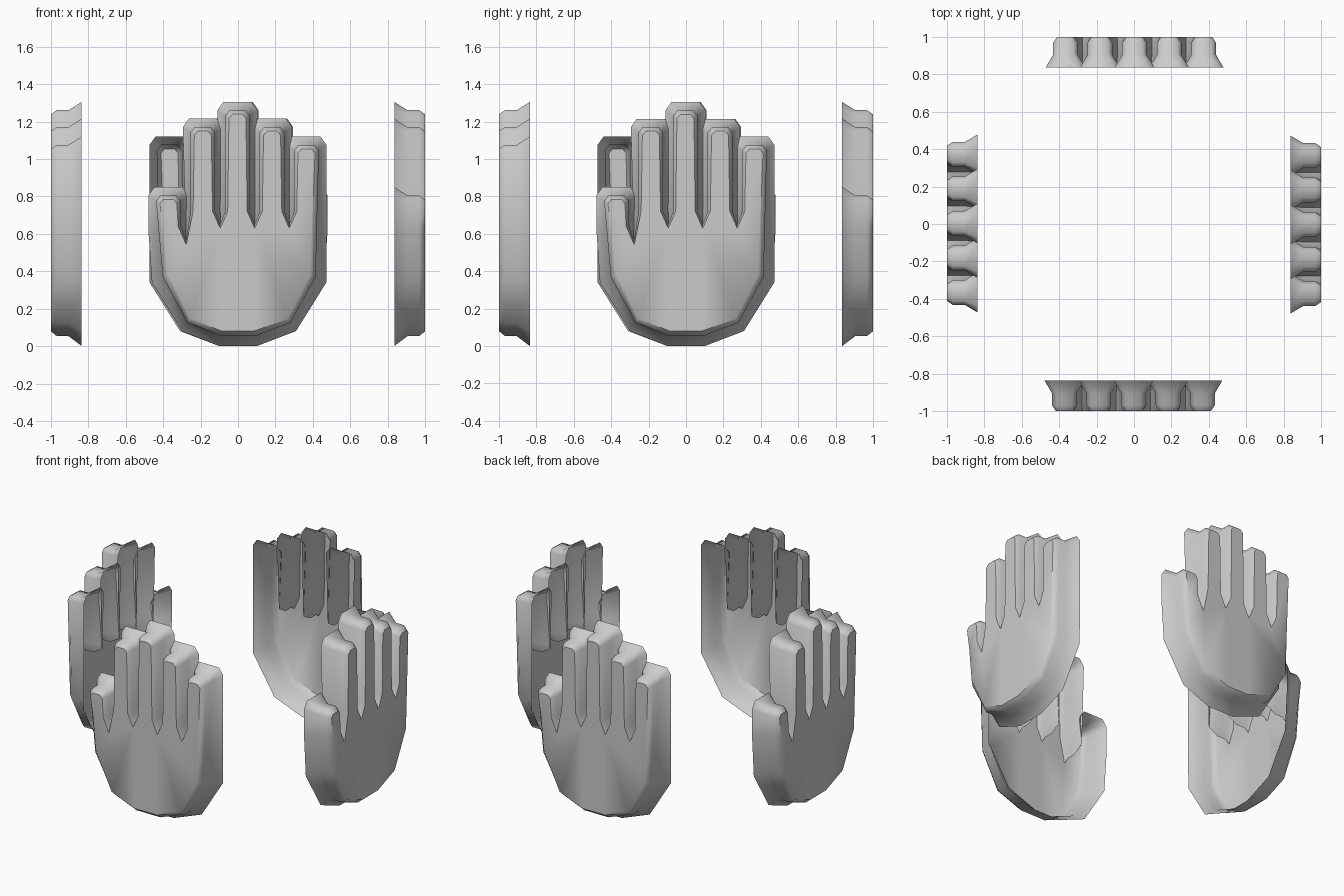
import bpy, bmesh, math
from mathutils import Matrix

if "Cube" in bpy.data.objects:
    bpy.data.objects.remove(bpy.data.objects["Cube"])

# (centre x, rim top z, z where the straight sides start) from thumb to little finger
FINGERS = [(-0.372, 0.85, 0.64), (-0.188, 1.215, 0.72), (-0.003, 1.305, 0.72),
           (0.182, 1.215, 0.72), (0.366, 1.12, 0.72)]
# clefts between fingers: (x, rim z, body z)
CLEFTS = [(-0.277, 0.61, 0.565), (-0.095, 0.69, 0.65), (0.089, 0.69, 0.65), (0.274, 0.69, 0.65)]
# palm contour from little finger side round to thumb side: (rim, body)
PALM = [((0.472, 0.34), (0.415, 0.37)), ((0.31, 0.08), (0.28, 0.125)),
        ((0.10, 0.0), (0.09, 0.053)), ((-0.10, 0.0), (-0.09, 0.053)),
        ((-0.30, 0.08), (-0.27, 0.125)), ((-0.46, 0.34), (-0.402, 0.37)),
        ((-0.479, 0.62), (-0.425, 0.63))]


def contour():
    """Pairs of matching (rim, body) points going round the hand."""
    pts = []
    for i, (cx, top, base) in enumerate(FINGERS):
        rw, bw, bt = 0.107, 0.066, top - 0.044
        if i > 0:
            pts.append(((cx - 0.094, base), (cx - bw, base)))
        pts += [((cx - rw, top - 0.045), (cx - bw, bt - 0.03)),
                ((cx - 0.075, top), (cx - 0.043, bt)),
                ((cx + 0.075, top), (cx + 0.043, bt)),
                ((cx + rw, top - 0.045), (cx + bw, bt - 0.03))]
        if i < 4:
            pts.append(((cx + 0.094, base), (cx + bw, base)))
            x, zr, zb = CLEFTS[i]
            pts.append(((x, zr), (x, zb)))
    return pts + PALM


# Depth profile: (distance from centre, blend from rim to body contour)
LAYERS = [(0.835, 0.0), (0.905, 1.0), (0.968, 1.0), (1.0, 1.5)]


def make_hand(name, angle):
    bm = bmesh.new()
    pairs = contour()
    rings = []
    for d, t in LAYERS:
        rings.append([bm.verts.new((a[0] + (b[0] - a[0]) * t, -d, a[1] + (b[1] - a[1]) * t))
                      for a, b in pairs])
    n = len(pairs)
    for r0, r1 in zip(rings, rings[1:]):
        for i in range(n):
            j = (i + 1) % n
            bm.faces.new((r0[i], r0[j], r1[j], r1[i]))
    # flat front, open back
    cap = bm.faces.new(rings[-1][::-1])
    cap.normal_update()
    bmesh.ops.recalc_face_normals(bm, faces=bm.faces[:])
    cap.normal_update()
    if cap.normal.y > 0:
        bmesh.ops.reverse_faces(bm, faces=bm.faces[:])
    bmesh.ops.triangulate(bm, faces=[cap])
    bm.transform(Matrix.Rotation(angle, 4, 'Z'))
    mesh = bpy.data.meshes.new(name)
    bm.to_mesh(mesh)
    bm.free()
    obj = bpy.data.objects.new(name, mesh)
    bpy.context.collection.objects.link(obj)
    bpy.context.view_layer.objects.active = obj
    for o in bpy.context.selected_objects:
        o.select_set(False)
    obj.select_set(True)
    bpy.ops.object.shade_smooth_by_angle(angle=math.radians(50))


# Four hand shells facing outwards
for k, side in enumerate(("front", "right", "back", "left")):
    make_hand(side + "_hand", k * math.pi / 2)
